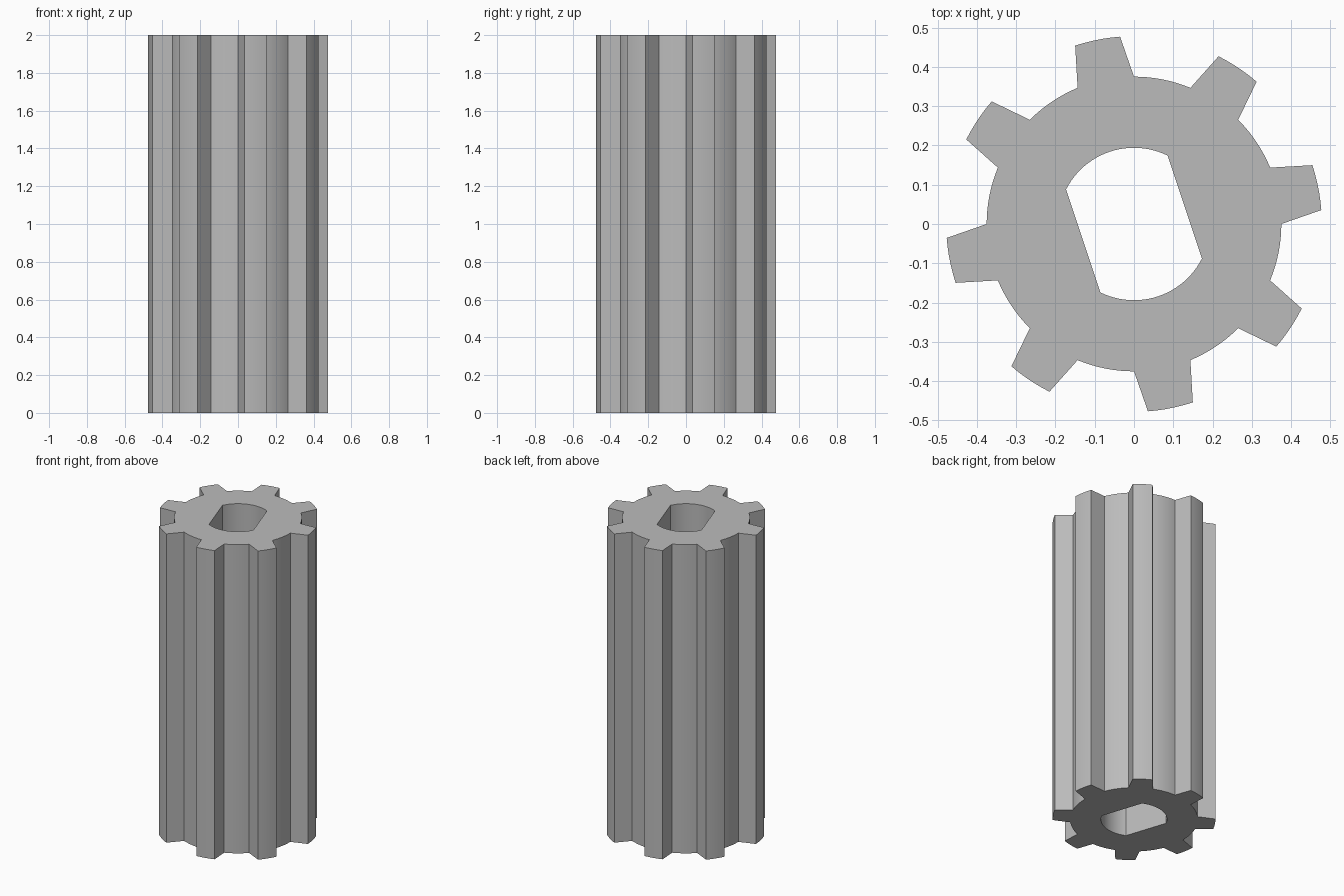
import bpy, bmesh
from math import radians, cos, sin

HEIGHT = 2.0
TEETH = 8
ROOT_R, TIP_R, BORE_R = 0.375, 0.478, 0.194
PITCH = 360 / TEETH


def arc(radius, start, end, steps):
    """Points along an arc, angles in degrees, both ends included."""
    angles = [radians(start + (end - start) * i / steps) for i in range(steps + 1)]
    return [(radius * cos(a), radius * sin(a), 0) for a in angles]


cube = bpy.data.objects.get("Cube")
if cube:
    bpy.data.objects.remove(cube, do_unlink=True)

# Toothed outline: tapered tooth tip, then the root arc up to the next tooth
outline = []
for i in range(TEETH):
    mid = (i + 0.25) * PITCH
    outline += arc(TIP_R, mid - 7, mid + 7, 5)
    outline += arc(ROOT_R, mid + PITCH / 4, mid + PITCH * 3 / 4, 8)

# Double-D bore: two arcs joined by straight flats
bore = []
for middle in (108.4, 288.4):
    bore += arc(BORE_R, middle - 44.6, middle + 44.6, 24)

bm = bmesh.new()
edges = []
for loop in (outline, bore):
    verts = [bm.verts.new(p) for p in loop]
    edges += [bm.edges.new((verts[i - 1], verts[i])) for i in range(len(verts))]

# Fill the ring between the outlines and pull it up to full height
bmesh.ops.triangle_fill(bm, edges=edges, use_beauty=True, normal=(0, 0, 1))
result = bmesh.ops.extrude_face_region(bm, geom=bm.faces[:], use_keep_orig=True)
top = [g for g in result["geom"] if isinstance(g, bmesh.types.BMVert)]
bmesh.ops.translate(bm, verts=top, vec=(0, 0, HEIGHT))
bmesh.ops.recalc_face_normals(bm, faces=bm.faces[:])

mesh = bpy.data.meshes.new("gear_shaft")
bm.to_mesh(mesh)
bm.free()
gear = bpy.data.objects.new("gear_shaft", mesh)
bpy.context.collection.objects.link(gear)

# Plain grey
grey = bpy.data.materials.new("grey")
grey.use_nodes = True
colour = (0.5, 0.5, 0.5, 1)
grey.diffuse_color = colour
grey.node_tree.nodes["Principled BSDF"].inputs["Base Color"].default_value = colour
mesh.materials.append(grey)

# Smooth arcs with crisp corners
bpy.ops.object.select_all(action="DESELECT")
gear.select_set(True)
bpy.context.view_layer.objects.active = gear
bpy.ops.object.shade_smooth_by_angle(angle=radians(25))
